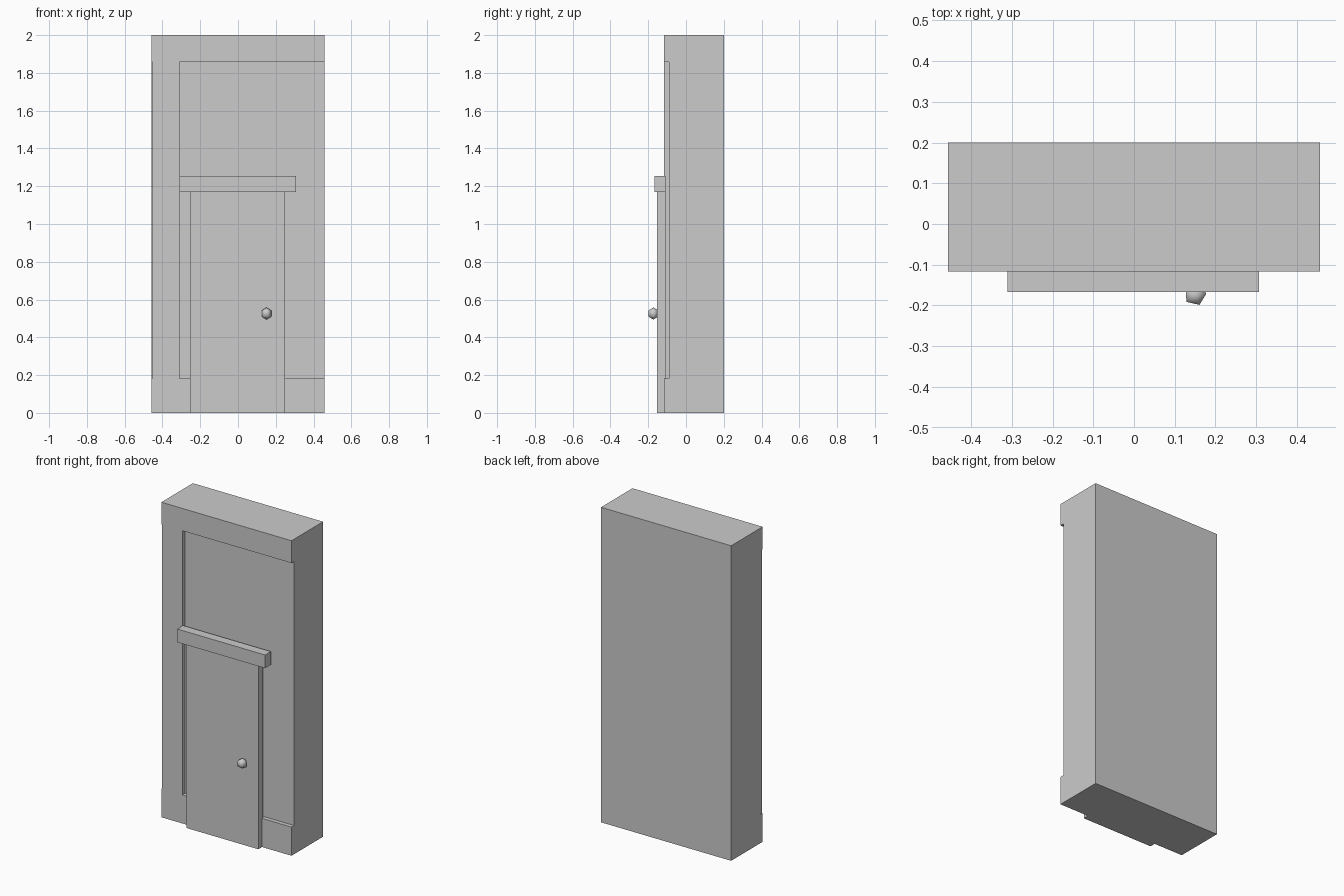
import bpy
from math import sin, cos, radians

if "Cube" in bpy.data.objects:
    bpy.data.objects.remove(bpy.data.objects["Cube"])


def box(name, x, y, z):
    """Box from (min, max) ranges on each axis."""
    verts = [(a, b, c) for a in x for b in y for c in z]
    faces = [(0, 1, 3, 2), (4, 6, 7, 5), (0, 4, 5, 1),
             (2, 3, 7, 6), (0, 2, 6, 4), (1, 5, 7, 3)]
    mesh = bpy.data.meshes.new(name)
    mesh.from_pydata(verts, [], faces)
    obj = bpy.data.objects.new(name, mesh)
    bpy.context.collection.objects.link(obj)
    return obj


def cut(target, cutter):
    """Subtract the cutter from the target and remove it."""
    cutter.hide_render = True
    mod = target.modifiers.new("cut", 'BOOLEAN')
    mod.operation = 'DIFFERENCE'
    mod.solver = 'EXACT'
    mod.object = cutter
    bpy.context.view_layer.objects.active = target
    bpy.ops.object.modifier_apply(modifier=mod.name)
    bpy.data.objects.remove(cutter)


# Wall block with a recess open to the right side
wall = box("wall", (-0.457, 0.457), (-0.116, 0.2), (0, 2))
cut(wall, box("recess_cutter", (-0.31, 0.6), (-0.3, -0.09), (0.182, 1.858)))
# Left pilaster sits slightly in from the wall edge
cut(wall, box("pilaster_cutter", (-0.6, -0.453), (-0.3, -0.09), (0.182, 1.858)))

# Door slab and the lintel over it
box("door", (-0.253, 0.25), (-0.153, -0.106), (0, 1.17))
box("lintel", (-0.31, 0.307), (-0.167, -0.109), (1.17, 1.254))

# Doorknob: five-sided low-poly ball
radius, sides = 0.032, 5
verts = [(0, 0, -radius)]
for level in (-0.5, 0.5):
    for i in range(sides):
        a = radians(5 + 360 * i / sides)
        verts.append((0.866 * radius * cos(a), 0.866 * radius * sin(a), level * radius))
verts.append((0, 0, radius))
faces = []
for i in range(sides):
    p, q = 1 + i, 1 + (i + 1) % sides
    faces += [(0, q, p), (p, q, q + sides, p + sides), (p + sides, q + sides, 2 * sides + 1)]
mesh = bpy.data.meshes.new("doorknob")
mesh.from_pydata(verts, [], faces)
mesh.polygons.foreach_set("use_smooth", [True] * len(mesh.polygons))
knob = bpy.data.objects.new("doorknob", mesh)
knob.location = (0.15, -0.173, 0.526)
bpy.context.collection.objects.link(knob)
